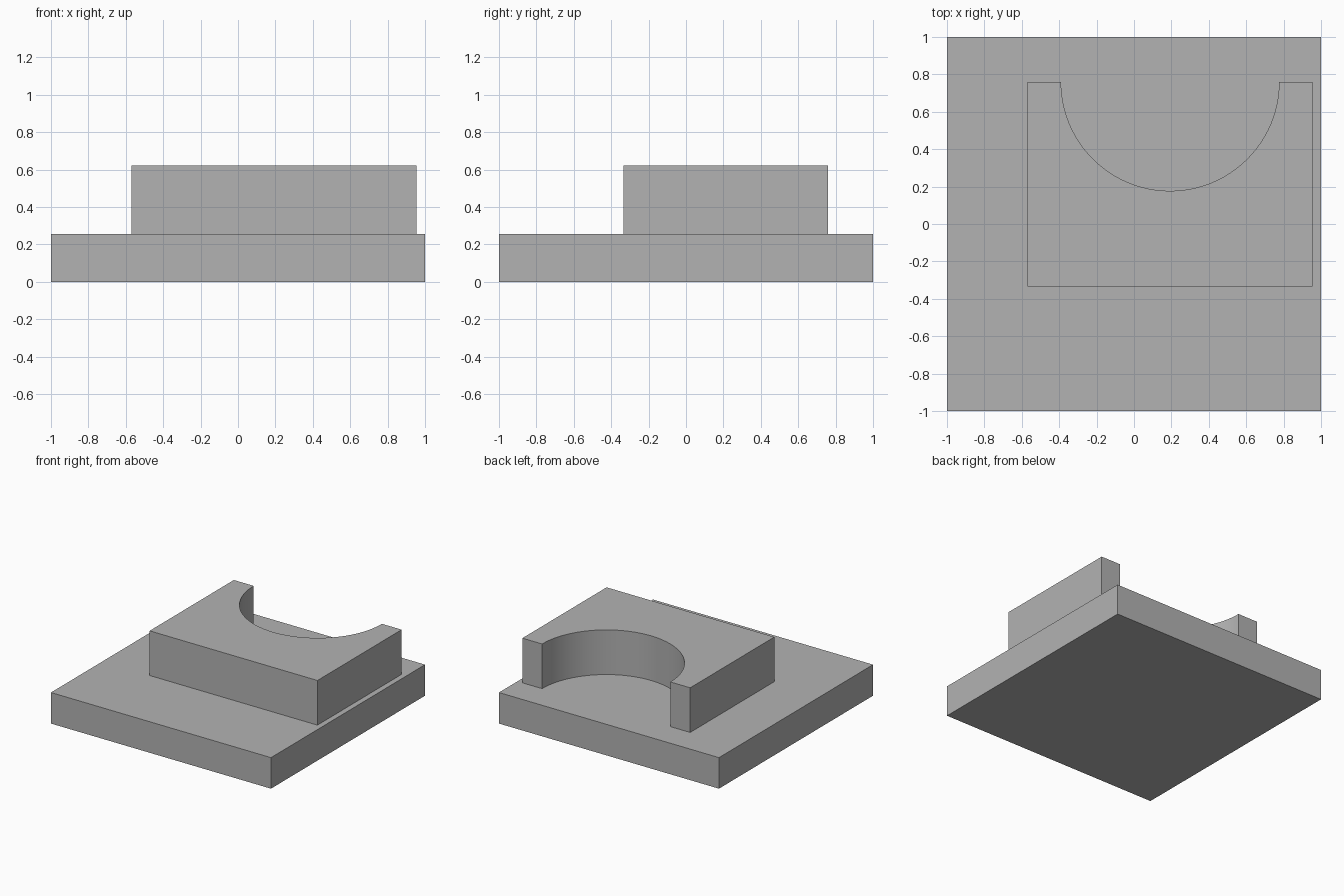
import bpy
import bmesh
from math import cos, sin, pi

cube = bpy.data.objects.get("Cube")
if cube:
    bpy.data.objects.remove(cube, do_unlink=True)

grey = bpy.data.materials.new("plain grey")
grey.use_nodes = True
colour = (0.45, 0.45, 0.45, 1)
grey.diffuse_color = colour
grey.node_tree.nodes["Principled BSDF"].inputs["Base Color"].default_value = colour


def extruded(name, outline, z0, z1):
    """Extrude a counter-clockwise outline from z0 up to z1."""
    bm = bmesh.new()
    face = bm.faces.new([bm.verts.new((x, y, z0)) for x, y in outline])
    top = bmesh.ops.extrude_face_region(bm, geom=[face])["geom"]
    verts = [v for v in top if isinstance(v, bmesh.types.BMVert)]
    bmesh.ops.translate(bm, verts=verts, vec=(0, 0, z1 - z0))
    bmesh.ops.recalc_face_normals(bm, faces=bm.faces)
    mesh = bpy.data.meshes.new(name)
    bm.to_mesh(mesh)
    bm.free()
    mesh.materials.append(grey)
    obj = bpy.data.objects.new(name, mesh)
    bpy.context.collection.objects.link(obj)
    return obj


# Square base plate
BASE_TOP = 0.255
extruded("base_plate", [(-1, -1), (1, -1), (1, 1), (-1, 1)], 0, BASE_TOP)

# Raised block with a half-round recess in its back edge
LEFT, RIGHT, FRONT, BACK = 0.955, -0.57, -0.333, 0.76
CENTRE, RADIUS, STEPS = 0.193, 0.583, 48
arc = [(CENTRE + RADIUS * cos(pi * i / STEPS), BACK - RADIUS * sin(pi * i / STEPS))
       for i in range(STEPS + 1)]
outline = [(RIGHT, BACK), (RIGHT, FRONT), (LEFT, FRONT), (LEFT, BACK)] + arc
block = extruded("recessed_block", outline, BASE_TOP, 0.622)

# Smooth the curved wall, keeping the edges crisp
bpy.ops.object.select_all(action="DESELECT")
block.select_set(True)
bpy.context.view_layer.objects.active = block
bpy.ops.object.shade_smooth_by_angle(angle=pi / 6)
